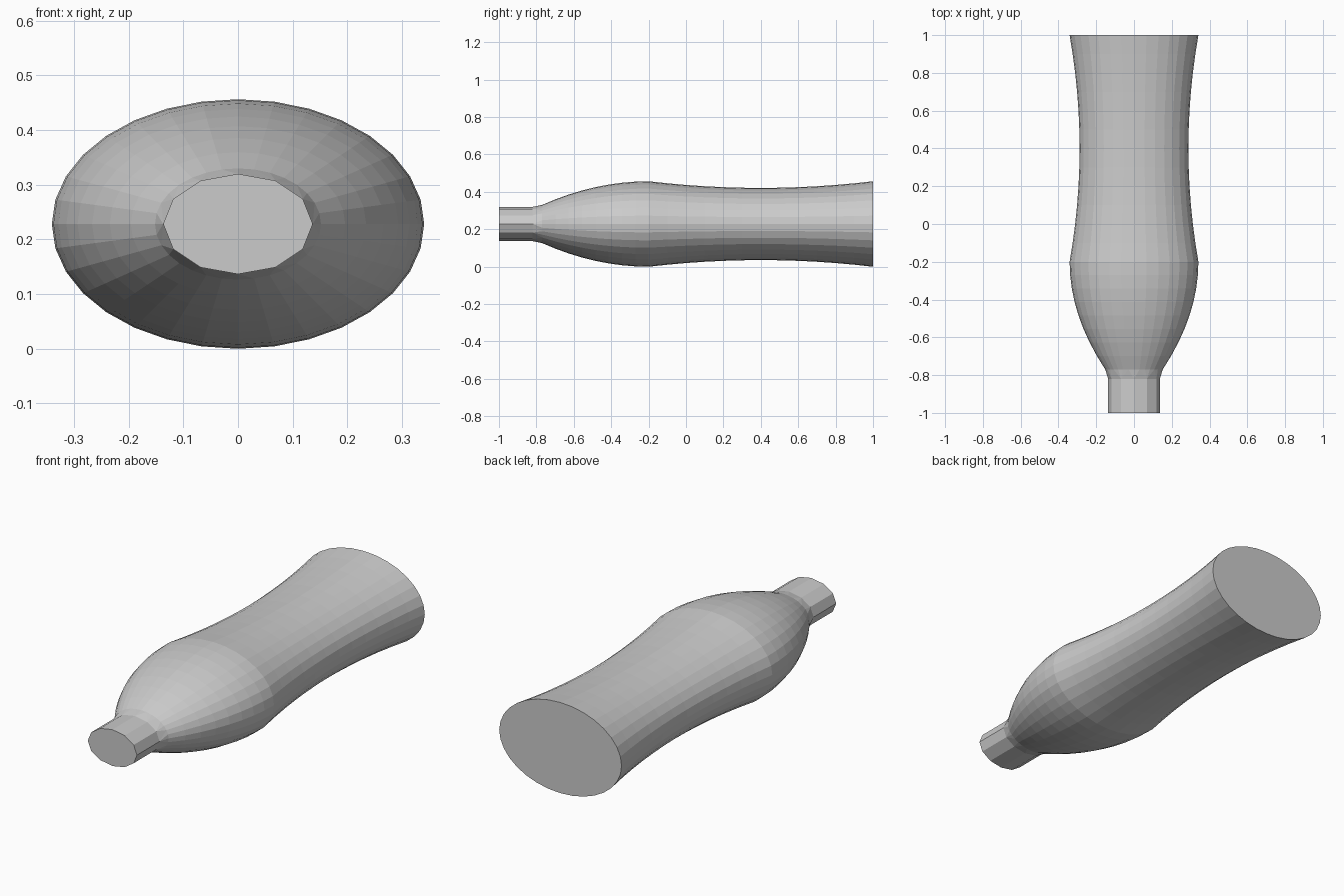
import bpy, bmesh, math

if "Cube" in bpy.data.objects:
    bpy.data.objects.remove(bpy.data.objects["Cube"])

CZ, RATIO, WALL = 0.228, 0.67, 0.006

# Profile along y: (y, half width, number of sides)
profile = [(-1.0, 0.137, 12), (-0.82, 0.137, 12), (-0.77, 0.152, 32)]
# Rounded shoulder
for i in range(1, 9):
    y = -0.77 + 0.57 * i / 8
    profile.append((y, 0.341 - 0.189 * ((y + 0.2) / 0.57) ** 2, 32))
# Waisted body
for i in range(1, 13):
    y = -0.2 + 1.2 * i / 12
    profile.append((y, 0.288 + 0.053 * ((y - 0.4) / 0.6) ** 2, 32))

bm = bmesh.new()


def ring(y, rx, sides, inset=0.0):
    """Closed elliptical edge loop across the y axis."""
    vs = []
    for k in range(sides):
        a = 2 * math.pi * k / sides + math.pi / 2
        vs.append(bm.verts.new(((rx - inset) * math.cos(a), y,
                                CZ + (rx * RATIO - inset) * math.sin(a))))
    return [bm.edges.new((vs[k], vs[(k + 1) % sides])) for k in range(sides)], vs


def shell(inset, end_y):
    """Skin of the bottle, closed at the base end; returns the mouth loop."""
    rings = [ring(min(y, end_y), r, n, inset) for y, r, n in profile]
    for a, b in zip(rings, rings[1:]):
        bmesh.ops.bridge_loops(bm, edges=a[0] + b[0])
    bm.faces.new(rings[-1][1])
    return rings[0][0]


# Outer skin, inner skin and the lip joining them at the mouth
outer = shell(0.0, 1.0)
inner = shell(WALL, 1.0 - WALL)
bmesh.ops.bridge_loops(bm, edges=outer + inner)
bmesh.ops.recalc_face_normals(bm, faces=bm.faces)

mesh = bpy.data.meshes.new("bottle")
bm.to_mesh(mesh)
bm.free()
bottle = bpy.data.objects.new("bottle", mesh)
bpy.context.collection.objects.link(bottle)
